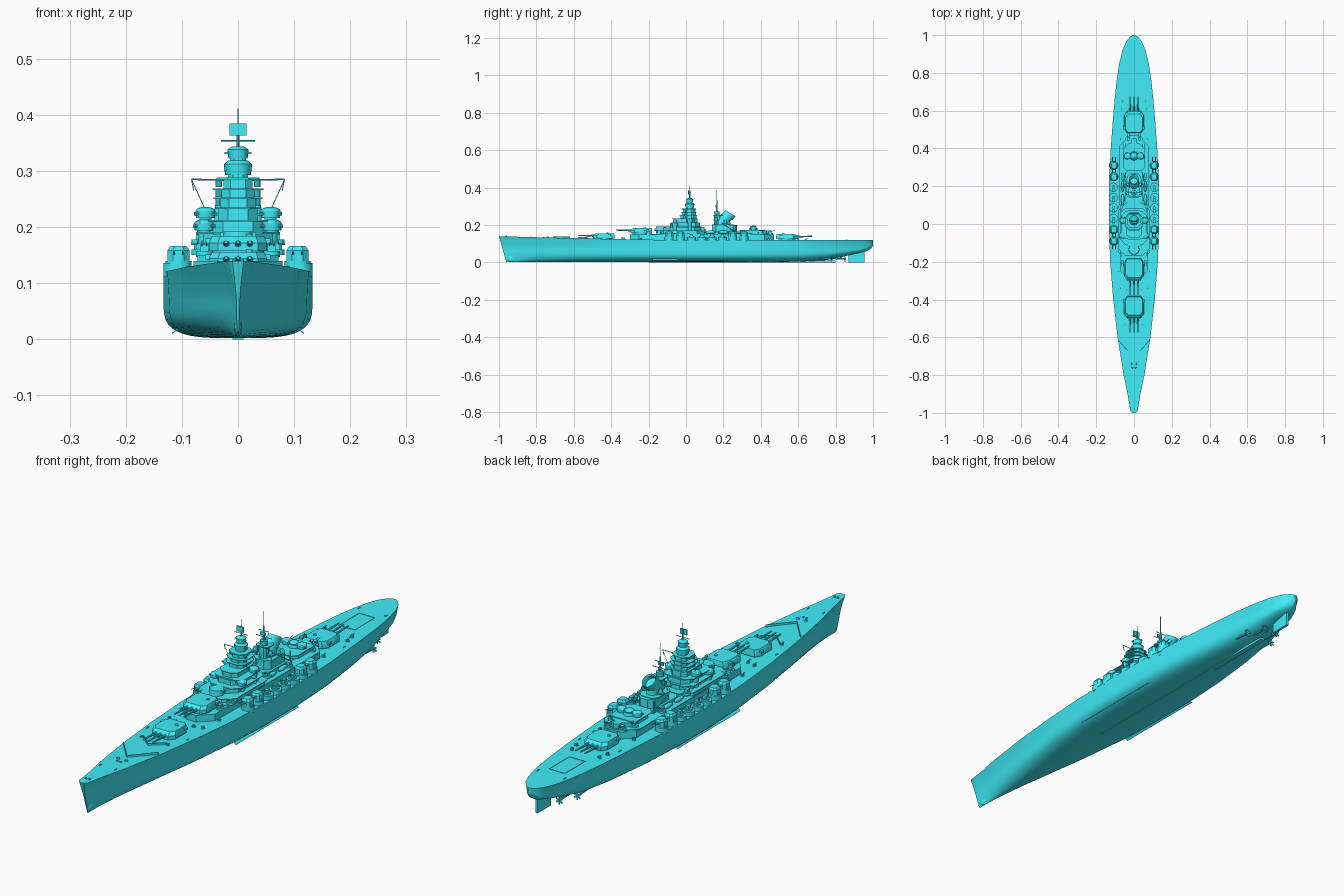
import bpy, bmesh, math
from mathutils import Matrix, Vector

paint = bpy.data.materials.new("cyan_paint")
paint.diffuse_color = (.05, .85, .95, 1)


def finish(bm, name, mirror=False, move=(0, 0, 0), turn=0):
    bmesh.ops.transform(bm, matrix=Matrix.Translation(move) @ Matrix.Rotation(turn, 4, 'Z'), verts=bm.verts)
    bmesh.ops.recalc_face_normals(bm, faces=bm.faces)
    me = bpy.data.meshes.new(name)
    bm.to_mesh(me)
    bm.free()
    me.materials.append(paint)
    me.shade_smooth()
    me.set_sharp_from_angle(angle=math.radians(30))
    ob = bpy.data.objects.new(name, me)
    bpy.context.collection.objects.link(ob)
    if mirror:
        ob.modifiers.new("mirror", 'MIRROR')
    return ob


def box(bm, c, s, rot=Matrix()):
    bmesh.ops.create_cube(bm, size=1, matrix=Matrix.Translation(c) @ rot @ Matrix.Diagonal((*s, 1)))


def rod(bm, p, q, r, r2=None, seg=8):
    p, q = Vector(p), Vector(q)
    d = q - p
    m = Matrix.Translation((p + q) / 2) @ d.to_track_quat('Z', 'Y').to_matrix().to_4x4()
    bmesh.ops.create_cone(bm, cap_ends=True, segments=seg, radius1=r, radius2=r if r2 is None else r2,
                          depth=d.length, matrix=m)


def drum(bm, x, y, z0, z1, r, r2=None, seg=20):
    rod(bm, (x, y, z0), (x, y, z1), r, r2, seg)


def ball(bm, c, s):
    bmesh.ops.create_uvsphere(bm, u_segments=14, v_segments=8, radius=1,
                              matrix=Matrix.Translation(c) @ Matrix.Diagonal((*s, 1)))


def loft(bm, rings):
    rows = [[bm.verts.new(p) for p in ring] for ring in rings]
    n = len(rows[0])
    for a, b in zip(rows, rows[1:]):
        for i in range(n):
            bm.faces.new((a[i], a[(i + 1) % n], b[(i + 1) % n], b[i]))
    bm.faces.new(rows[0])
    bm.faces.new(rows[-1])


def tier(bm, z0, z1, hx, y0, y1, c=0.02, top=1.0):
    # block with chamfered corners in plan
    half = [(hx - c, y0), (hx, y0 + c), (hx, y1 - c), (hx - c, y1)]
    plan = half + [(-x, y) for x, y in reversed(half)]
    m = (y0 + y1) / 2
    loft(bm, [[(x, y, z0) for x, y in plan], [(x * top, m + (y - m) * top, z1) for x, y in plan]])


def deck_z(y):
    return 0.119 + 0.021 * max(0.0, -y) ** 1.3


# hull: station y, deck half width, waterline half width, keel height
stations = [(-1, .01, .003, .002), (-.99, .019, .004, .002), (-.96, .024, .008, .002), (-.9, .034, .018, .002),
            (-.8, .055, .037, .002), (-.6, .087, .072, .002), (-.4, .11, .102, .002), (-.2, .126, .123, .002),
            (0, .133, .133, .002), (.2, .133, .133, .002), (.4, .123, .123, .002), (.6, .108, .102, .004),
            (.75, .093, .081, .012), (.85, .078, .064, .033), (.92, .061, .05, .05), (.965, .042, .034, .06),
            (.99, .022, .018, .075), (1, .006, .005, .09)]
bm = bmesh.new()
rings = []
for y, wd, ww, zk in stations:
    zd, zw, p = deck_z(y), max(.07, zk + .02), 2 / (1.5 + 2 * ww / .133)
    half = []
    for i in range(11):
        a = math.pi / 2 * i / 10
        half.append((ww * math.sin(a) ** p, zw - (zw - zk) * max(0, math.cos(a)) ** p))
    half += [(ww + (wd - ww) * t ** 1.3, zw + (zd - zw) * t) for t in (.25, .5, .75, 1)]
    lean = .04 * max(0, (-.8 - y) / .2)
    side = [(x, y + lean * (1 - z / zd), z) for x, z in half]
    rings.append([(-x, yy, z) for x, yy, z in side[:0:-1]] + side)
loft(bm, rings)
finish(bm, "hull")

# underwater gear
bm = bmesh.new()
ball(bm, (0, -.93, .022), (.007, .03, .018))
box(bm, (0, .3, .005), (.02, 1.0, .01))
box(bm, (0, .912, .03), (.01, .085, .06))
finish(bm, "keel_bulb_and_rudder")
bm = bmesh.new()
box(bm, (.112, .02, .015), (.014, .4, .002), Matrix.Rotation(math.radians(40), 4, 'Y'))
for x, y in ((.028, .85), (.06, .78)):
    rod(bm, (x, y - .2, .03), (x, y, .018), .004)
    drum(bm, x, y, .016, .02, .005)
    rod(bm, (x, y - .02, .019), (x - .01, y - .02, .05), .003)
    for k in range(3):
        box(bm, (x, y, .018), (.006, .003, .03), Matrix.Rotation(k * math.pi / 3, 4, 'Y'))
finish(bm, "shafts_and_bilge_keels", mirror=True)

# main triple-gun turrets
for name, y, z, turn in (("front_turret", -.44, .124, 0), ("raised_turret", -.24, .152, 0),
                         ("rear_turret", .54, .119, math.pi)):
    bm = bmesh.new()
    drum(bm, 0, 0, -.03, .008, .046, seg=32)
    plan = [(.036, -.058), (.052, -.035), (.052, .035), (.038, .058)]
    plan += [(-x, yy) for x, yy in reversed(plan)]
    loft(bm, [[(x, yy, .005) for x, yy in plan], [(x, yy, .02) for x, yy in plan],
              [(x * .88, yy * .84 + .006, .032) for x, yy in plan]])
    box(bm, (0, .032, .023), (.116, .014, .009))
    drum(bm, .02, .02, .03, .036, .006)
    for x in (-.021, 0, .021):
        rod(bm, (x, -.045, .018), (x, -.07, .019), .0065, .005)
        rod(bm, (x, -.07, .019), (x, -.135, .021), .0042, .003)
    finish(bm, name, move=(0, y, z), turn=turn)

# stepped superstructure
bm = bmesh.new()
tier(bm, .11, .15, .072, -.3, .47, .05)
tier(bm, .15, .153, .08, -.2, .46, .05)
tier(bm, .153, .168, .078, -.16, .1, .04)
tier(bm, .168, .171, .084, -.17, .11, .04)
tier(bm, .171, .188, .062, -.12, .08, .035)
tier(bm, .188, .191, .075, -.11, .085, .03)
tier(bm, .191, .21, .052, -.085, .075, .025)
tier(bm, .21, .213, .068, -.08, .07, .025)
finish(bm, "superstructure")
bm = bmesh.new()
drum(bm, 0, -.135, .168, .192, .028, .026)
box(bm, (0, -.135, .187), (.065, .01, .009))
tier(bm, .153, .165, .045, .1, .29, .02)
tier(bm, .15, .17, .05, .29, .43, .025)
tier(bm, .17, .173, .058, .28, .41, .02)
drum(bm, 0, .36, .17, .185, .024, .021)
box(bm, (0, .36, .184), (.06, .016, .012))
ball(bm, (0, .36, .187), (.018, .018, .01))
drum(bm, 0, .44, .14, .17, .016)
finish(bm, "conning_and_aft_house")

# bridge tower with ringed platforms
bm = bmesh.new()
for z0, z1, hx, y0, y1 in ((.213, .232, .036, -.07, .062), (.232, .235, .042, -.075, .062),
                           (.235, .25, .032, -.03, .055), (.25, .253, .044, -.036, .058),
                           (.253, .266, .029, -.022, .053), (.266, .269, .045, -.028, .056),
                           (.269, .284, .026, -.015, .05), (.284, .288, .038, -.022, .053),
                           (.288, .293, .018, 0, .04), (.318, .322, .014, .005, .035)):
    tier(bm, z0, z1, hx, y0, y1, min(.02, hx * .5))
drum(bm, 0, .02, .293, .312, .023, .025)
drum(bm, 0, .02, .312, .319, .025, .017)
box(bm, (0, .014, .304), (.05, .009, .008))
drum(bm, 0, .02, .322, .338, .017, .019)
drum(bm, 0, .02, .338, .344, .019, .01)
box(bm, (0, .016, .332), (.048, .006, .004))
drum(bm, 0, .02, .34, .385, .003, seg=8)
drum(bm, 0, .02, .385, .411, .0012, seg=6)
rod(bm, (-.03, .02, .354), (.03, .02, .354), .0013)
box(bm, (0, .014, .374), (.031, .006, .021))
finish(bm, "bridge_tower")
bm = bmesh.new()
rod(bm, (.02, .03, .284), (.083, .03, .285), .002, .0012)
rod(bm, (.083, .03, .285), (.058, .03, .23), .0008, seg=5)
rod(bm, (.083, .03, .285), (.079, .03, .265), .0008, seg=5)
for x, y, z in ((.058, .02, .213), (.06, -.06, .191), (.035, .36, .173)):
    # side fire-control directors
    drum(bm, x, y, z - .045, z + .004, .009, .011)
    drum(bm, x, y, z + .003, z + .016, .017, .018)
    ball(bm, (x, y, z + .016), (.018, .018, .007))
    rod(bm, (x - .02, y - .01, z + .011), (x + .02, y - .01, z + .011), .003)
for z in (.244, .26, .277):
    drum(bm, .034, .0, z - .006, z + .006, .006, seg=10)
finish(bm, "yard_and_side_directors", mirror=True)

# funnel with raked cap, plus after mast
bm = bmesh.new()
tier(bm, .16, .2, .036, .14, .27, .02)
tier(bm, .2, .203, .042, .14, .255, .02)


def oval(y, z, rx, ry, rake):
    return [(rx * math.cos(t), y + ry * math.sin(t), z + rake * math.sin(t))
            for t in (2 * math.pi * i / 24 for i in range(24))]


loft(bm, [oval(.2, .19, .028, .038, 0), oval(.2, .222, .026, .036, 0), oval(.216, .24, .027, .034, -.012),
          oval(.238, .263, .025, .026, -.016), oval(.234, .257, .021, .022, -.014), oval(.222, .245, .02, .021, -.012)])
tier(bm, .2, .25, .016, .15, .185, .006)
tier(bm, .25, .254, .028, .145, .2, .01)
drum(bm, 0, .165, .254, .272, .013, .015)
drum(bm, 0, .165, .27, .33, .004, .0025, 8)
drum(bm, 0, .165, .33, .388, .0014, seg=6)
for z, w in ((.285, .035), (.31, .022)):
    rod(bm, (-w, .165, z), (w, .165, z), .0015)
box(bm, (0, .16, .3), (.022, .005, .012))
finish(bm, "funnel_and_mast")
bm = bmesh.new()
for y, z in ((.16, .225), (.21, .212)):
    drum(bm, .034, y, z - .004, z, .014, seg=14)
    drum(bm, .034, y, z, z + .014, .008, .007, 12)
rod(bm, (.034, .165, .203), (0, .165, .3), .0013, seg=5)
finish(bm, "searchlights", mirror=True)

# secondary twin-gun mounts along both sides
for i, (y, turn) in enumerate(((-.09, 0), (-.03, 0), (.25, math.pi), (.31, math.pi))):
    for s in (1, -1):
        bm = bmesh.new()
        drum(bm, 0, 0, -.03, .012, .0235)
        tier(bm, .012, .03, .02, -.022, .022, .01)
        tier(bm, .03, .038, .02, -.022, .022, .01, .72)
        for x in (-.008, .008):
            rod(bm, (x, -.018, .024), (x, -.045, .029), .002, .0015)
        finish(bm, f"secondary_mount_{i}_{'left' if s < 0 else 'right'}",
               move=(s * .106, y, .128), turn=turn)

# sponsons, light gun tubs
bm = bmesh.new()
for y in (-.09, -.03, .03, .085, .14, .195, .25, .31):
    drum(bm, .109, y, .112, .136, .024, seg=16)
finish(bm, "sponsons", mirror=True)
tubs = [(.108, .03, .134), (.108, .085, .134), (.108, .14, .134), (.108, .195, .134), (.068, -.145, .153),
        (.05, .4, .153), (.03, .45, .15), (.06, -.2, .15), (.075, .44, .119), (.06, .24, .153), (.068, .09, .171),
        (.062, .64, .119), (.07, .6, .119), (.04, -.34, .123), (.075, -.33, .123), (.058, -.53, .126),
        (.085, -.24, .12)]
bm = bmesh.new()
for x, y, z in tubs:
    f = -1 if y < .2 else 1
    k = .5 if z < .13 else 1
    drum(bm, x, y, z - .003, z + .007 * k, .015 * k, seg=14)
    box(bm, (x, y, z + .012 * k), (.014 * k, .016 * k, .014 * k))
    for dx in (-.004, .004):
        rod(bm, (x + dx * k, y, z + .015 * k), (x + dx * k, y + f * .026 * k, z + .022 * k), .0013 * k, seg=6)
finish(bm, "light_guns", mirror=True)

# boats and crane posts beside the funnel
bm = bmesh.new()
for y in (.13, .2):
    ball(bm, (.06, y, .162), (.009, .03, .009))
rod(bm, (.045, .27, .15), (.045, .27, .2), .003)
rod(bm, (.045, .27, .16), (.06, .19, .21), .002)
finish(bm, "boats_and_cranes", mirror=True)

# deck fittings: breakwaters, anchor gear, bollards, hatch frame
bm = bmesh.new()
for a, b in (((0, -.71), (.078, -.62)), ((0, -.575), (.05, -.53))):
    ang = math.atan2(b[1] - a[1], b[0] - a[0])
    box(bm, ((a[0] + b[0]) / 2, (a[1] + b[1]) / 2, deck_z(a[1]) + .002),
        (math.dist(a, b), .003, .01), Matrix.Rotation(ang, 4, 'Z'))
drum(bm, .018, -.74, .128, .138, .008, .006, 12)
drum(bm, .008, -.76, .128, .137, .005, .004, 12)
drum(bm, .007, -.96, .135, .144, .004, seg=8)
for x, y in ((.035, -.83), (.09, -.45), (.09, .55), (.06, .86)):
    for d in (-.005, .005):
        drum(bm, x, y + d, deck_z(y) - .003, deck_z(y) + .004, .002, seg=8)
box(bm, (.035, .76, .119), (.002, .13, .003))
for y in (.696, .824):
    box(bm, (.0175, y, .119), (.035, .002, .003))
finish(bm, "deck_fittings", mirror=True)
